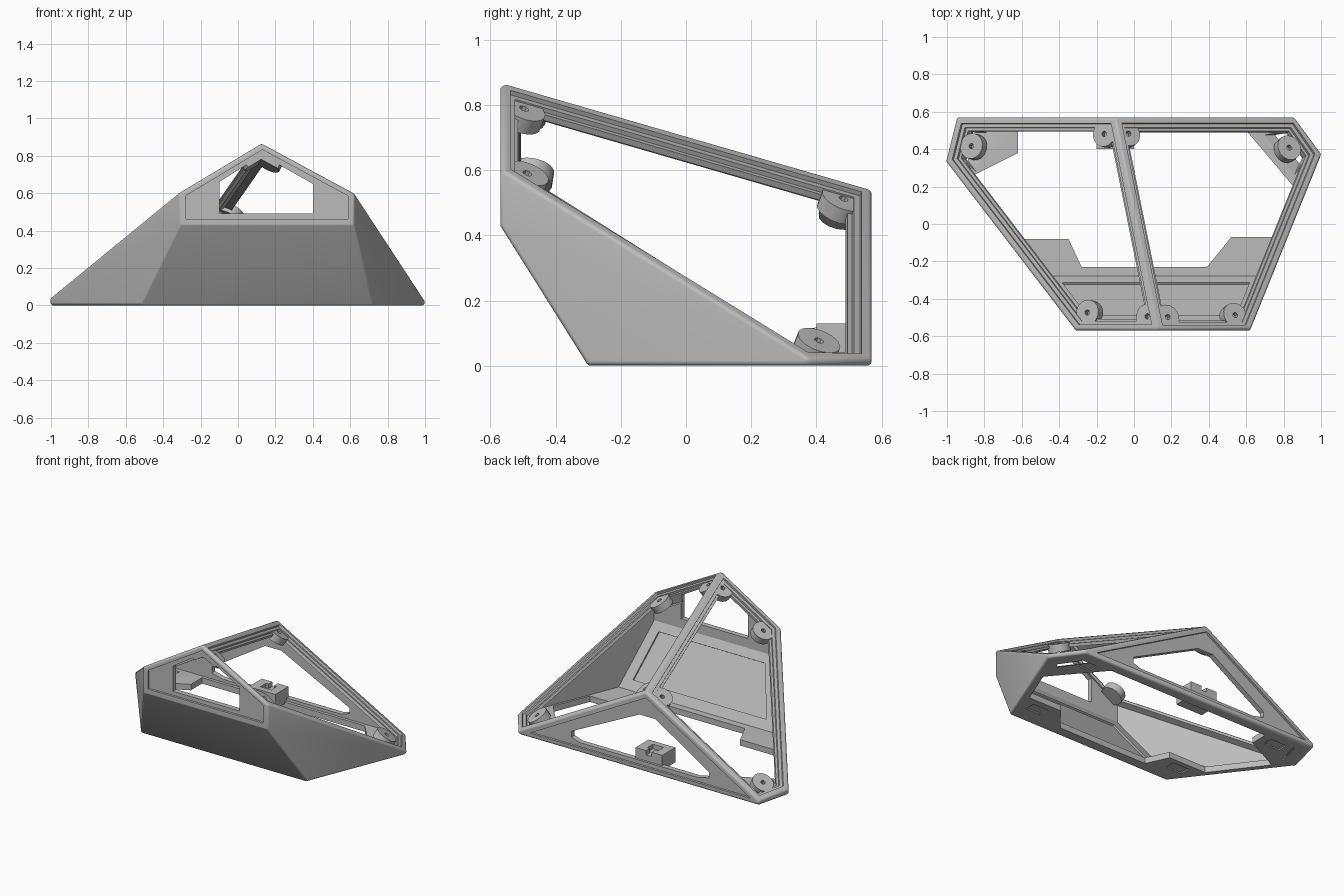
import bpy, bmesh, math
from itertools import combinations
from mathutils import Vector, Matrix

if "Cube" in bpy.data.objects:
    bpy.data.objects.remove(bpy.data.objects["Cube"])

grey = bpy.data.materials.new("light_grey")
grey.use_nodes = True
grey.diffuse_color = (0.5, 0.5, 0.5, 1)
grey.node_tree.nodes["Principled BSDF"].inputs["Base Color"].default_value = (0.5, 0.5, 0.5, 1)


def plane(point, normal):
    n = Vector(normal).normalized()
    return n, n.dot(Vector(point))


# Outer planes of the faceted case
apex = (0.13, -0.57, 0.87)
P = {
    "bottom": plane((0, 0, 0), (0, 0, -1)),
    "back": plane((0, 0.57, 0), (0, 1, 0)),
    "front": plane((0, -0.57, 0), (0, -1, 0)),
    "slope": plane((0, -0.3, 0), (0, -0.43, -0.27)),
    "side_r": plane((-0.31, -0.57, 0), (-0.9, -0.69, 0)),
    "side_l": plane((0.62, -0.57, 0), (0.94, -0.38, 0)),
    "end_r": plane((-1.005, 0.33, 0), (-0.24, 0.06, 0)),
    "end_l": plane((1.005, 0.37, 0), (0.2, 0.14, 0)),
    "top_r": plane(apex, (-0.6, 0.168, 1)),
    "top_l": plane(apex, (0.54, 0.398, 1)),
}


def corners(planes):
    """Corner points of a convex solid bounded by planes."""
    pts = []
    for tri in combinations(planes, 3):
        m = Matrix([t[0] for t in tri])
        if abs(m.determinant()) < 1e-5:
            continue
        p = m.inverted() @ Vector([t[1] for t in tri])
        if all(n.dot(p) < d + 1e-5 for n, d in planes):
            if all((p - q).length > 1e-4 for q in pts):
                pts.append(p)
    return pts


def new_object(name, bm):
    bmesh.ops.recalc_face_normals(bm, faces=bm.faces)
    mesh = bpy.data.meshes.new(name)
    bm.to_mesh(mesh)
    bm.free()
    mesh.materials.append(grey)
    obj = bpy.data.objects.new(name, mesh)
    bpy.context.collection.objects.link(obj)
    return obj


def hull(name, pts):
    bm = bmesh.new()
    for p in pts:
        bm.verts.new(p)
    bmesh.ops.remove_doubles(bm, verts=bm.verts, dist=1e-5)
    bmesh.ops.convex_hull(bm, input=bm.verts)
    bmesh.ops.delete(bm, geom=[v for v in bm.verts if not v.link_faces], context="VERTS")
    bmesh.ops.dissolve_limit(bm, angle_limit=math.radians(0.5), verts=bm.verts, edges=bm.edges)
    return new_object(name, bm)


def shrunk(offset):
    return [(n, d - (offset[k] if isinstance(offset, dict) else offset)) for k, (n, d) in P.items()]


def rounded_solid(name, r, steps=6):
    """Convex solid with every edge rounded to radius r."""
    planes = shrunk(r)
    pts = []
    for p in corners(planes):
        normals = [n for n, d in planes if abs(n.dot(p) - d) < 1e-4]
        for a, b in combinations(normals, 2):
            pts += [p + r * a.slerp(b, i / steps) for i in range(steps + 1)]
    return hull(name, pts)


OUTER = corners(list(P.values()))


def slab(face, start, end):
    n, d = P[face]
    return [(n, d - start), (-n, end - d)]


def face_prism(face, inset, start, end):
    """Prism under a face, its outline inset from the face edges."""
    n, d = P[face]
    planes = slab(face, start, end)
    for key, (m, e) in P.items():
        shared = [p for p in OUTER if abs(n.dot(p) - d) < 1e-4 and abs(m.dot(p) - e) < 1e-4]
        if key != face and len(shared) > 1:
            out = (m - m.dot(n) * n).normalized()
            planes.append((out, out.dot(shared[0]) - inset))
    return hull("cutter", corners(planes))


def face_disc(face, xy, radius, start, end, sides, limit=None):
    """Round disc or hole square to a face, kept within the case."""
    n, d = P[face]
    c = Vector((*xy, (d - n.x * xy[0] - n.y * xy[1]) / n.z))
    u = n.orthogonal().normalized()
    planes = slab(face, start, end)
    for i in range(sides):
        v = Matrix.Rotation(math.tau * i / sides, 3, n) @ u
        planes.append((v, v.dot(c) + radius))
    if limit:
        planes += shrunk(limit)
    return hull("cutter", corners(planes))


def prism(points, to3d, lo, hi):
    bm = bmesh.new()
    face = bm.faces.new([bm.verts.new(to3d(a, b, lo)) for a, b in points])
    ext = bmesh.ops.extrude_face_region(bm, geom=[face])
    move = Vector(to3d(0, 0, hi)) - Vector(to3d(0, 0, lo))
    bmesh.ops.translate(bm, vec=move, verts=[g for g in ext["geom"] if isinstance(g, bmesh.types.BMVert)])
    return new_object("cutter", bm)


def box(x0, x1, y0, y1, z0, z1):
    return prism([(x0, y0), (x1, y0), (x1, y1), (x0, y1)], flat, z0, z1)


def flat(a, b, h):
    return a, b, h


def upright(a, b, h):
    return a, h, b


def combine(target, tool, operation="DIFFERENCE"):
    mod = target.modifiers.new("combine", "BOOLEAN")
    mod.operation, mod.solver, mod.object = operation, "EXACT", tool
    with bpy.context.temp_override(object=target, active_object=target, selected_objects=[target]):
        bpy.ops.object.modifier_apply(modifier=mod.name)
    bpy.data.objects.remove(tool)


# Hollow case
case = rounded_solid("case_shell", 0.016)
thickness = dict.fromkeys(P, 0.035)
thickness.update(bottom=0.04, slope=0.04, front=0.05, back=0.05, top_r=0.05, top_l=0.05)
combine(case, hull("cutter", corners(shrunk(thickness))))

# Stepped window frames in the two roof faces
for face in ("top_r", "top_l"):
    combine(case, face_prism(face, 0.033, -0.03, 0.015))
    combine(case, face_prism(face, 0.053, -0.03, 0.03))
    combine(case, face_prism(face, 0.068, -0.03, 0.09))

# Recessed front and back panels with their openings
for face in ("front", "back"):
    combine(case, face_prism(face, 0.033, -0.03, 0.015))
front_hole = [(-0.1, 0.49), (0.4, 0.49), (0.4, 0.65), (0.17, 0.78), (0.09, 0.78), (-0.1, 0.66)]
back_hole = [(-0.48, 0.06), (-0.56, 0.08), (-0.56, 0.12), (-0.16, 0.37), (-0.04, 0.37),
             (0.47, 0.12), (0.47, 0.08), (0.41, 0.06)]
combine(case, prism(front_hole, upright, -0.7, -0.49))
combine(case, prism(back_hole, upright, 0.49, 0.7))

# Floor opening, leaving corner plates
floor_hole = [(-0.62, 0.5), (-0.62, 0.38), (-0.88, 0.25), (-0.63, -0.08), (-0.35, -0.08), (-0.28, -0.23),
              (0.39, -0.23), (0.52, -0.07), (0.77, -0.07), (0.87, 0.18), (0.6, 0.5)]
combine(case, prism(floor_hole, flat, -0.1, 0.06))

# Shallow pocket inside the sloping wall, and foot pockets below
combine(case, face_prism("slope", 0.09, 0.028, 0.06))
for x, y in ((-0.74, 0.45), (0.76, 0.45), (-0.47, -0.15), (0.64, -0.15)):
    combine(case, box(x - 0.06, x + 0.06, y - 0.035, y + 0.035, -0.05, 0.008))

# Screw bosses and their holes
screws = {
    "top_r": [(-0.88, 0.42), (-0.17, 0.485), (-0.26, -0.47), (0.06, -0.49)],
    "top_l": [(0.84, 0.415), (-0.02, 0.49), (0.55, -0.48), (0.19, -0.49)],
}
for face, places in screws.items():
    for xy in places:
        combine(case, face_disc(face, xy, 0.068, 0.0162, 0.07, 16, 0.02), "UNION")
    for xy in places:
        combine(case, face_disc(face, xy, 0.014, -0.02, 0.05, 8))

# Latch block on the back sill
latch = box(-0.2, 0.0, 0.4, 0.54, 0.03, 0.13)
latch.name = "latch_block"
combine(latch, box(-0.14, -0.06, 0.44, 0.5, 0.1, 0.2))
combine(latch, box(-0.12, -0.08, 0.49, 0.6, 0.1, 0.2))

# Smooth rounded edges, keep flat faces crisp
for obj in (case, latch):
    bpy.ops.object.select_all(action="DESELECT")
    obj.select_set(True)
    bpy.context.view_layer.objects.active = obj
    bpy.ops.object.shade_smooth_by_angle(angle=math.radians(32))
